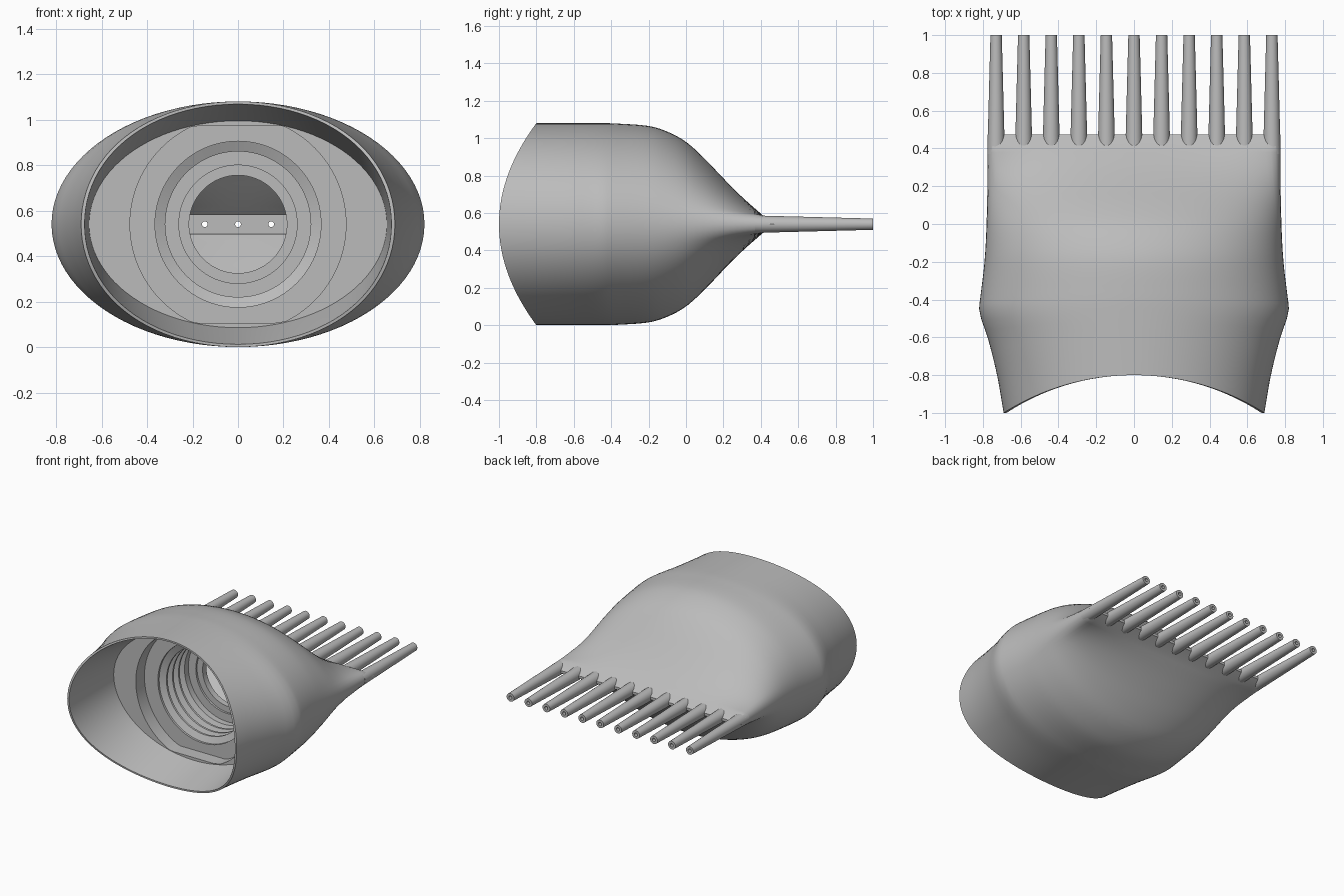
import bpy
import bmesh
from math import cos, sin, pi, copysign, dist

if "Cube" in bpy.data.objects:
    bpy.data.objects.remove(bpy.data.objects["Cube"])

CZ = 0.54      # height of the central axis
N = 96         # points around each section
ANGLES = [2 * pi * i / N for i in range(N)]

grey = bpy.data.materials.new("plain grey")
grey.use_nodes = True
grey.diffuse_color = (0.5, 0.5, 0.5, 1)
grey.node_tree.nodes["Principled BSDF"].inputs["Base Color"].default_value = (0.5, 0.5, 0.5, 1)

# Half width and half height of the outer skin along y
WIDTH = [(-1, .69), (-.8, .725), (-.6, .775), (-.5, .81), (-.45, .82), (-.4, .815),
         (-.2, .792), (0, .782), (.41, .775)]
HEIGHT = [(-.4, .54), (-.2, .525), (-.1, .495), (0, .44), (.1, .35),
          (.2, .245), (.3, .145), (.41, .048)]
TAIL_R, TAIL_FLAT = .048, .727     # rounded slot at the root of the teeth


def curve(pts, y):
    """Smooth interpolation through the profile points."""
    y = min(max(y, pts[0][0]), pts[-1][0])
    k = next(i for i in range(len(pts) - 1) if y <= pts[i + 1][0])

    def slope(i):
        a, b = pts[max(i - 1, 0)], pts[min(i + 1, len(pts) - 1)]
        return (b[1] - a[1]) / (b[0] - a[0])
    (y0, v0), (y1, v1) = pts[k], pts[k + 1]
    h = y1 - y0
    t = (y - y0) / h
    s = 1 - t
    return (v0 * s * s * (1 + 2 * t) + v1 * t * t * (3 - 2 * t)
            + h * t * s * (s * slope(k) - t * slope(k + 1)))


def power(v, e):
    return copysign(abs(v) ** (2 / e), v)


def section(y, rx, rz, e=2):
    return [(rx * power(cos(a), e), y, CZ + rz * power(sin(a), e)) for a in ANGLES]


def blend(loop_a, loop_b, t):
    return [tuple(p + (q - p) * t for p, q in zip(a, b)) for a, b in zip(loop_a, loop_b)]


def tail_slot(y, squash=1):
    """Rounded slot whose points are spaced like those of the widest ellipse."""
    ellipse = section(0, .8, .54)
    lengths = [dist(ellipse[i], ellipse[i + 1]) for i in range(N // 4)]
    arc = TAIL_R * pi / 2
    quarter, run = [], 0
    for step in [0] + lengths:
        run += step
        d = run / sum(lengths) * (TAIL_FLAT + arc)
        if d < arc:
            quarter.append((TAIL_FLAT + TAIL_R * cos(d / TAIL_R), TAIL_R * sin(d / TAIL_R)))
        else:
            quarter.append((TAIL_FLAT + arc - d, TAIL_R))
    half = quarter + [(-x, z) for x, z in quarter[-2::-1]]
    ring = half + [(x, -z) for x, z in half[-2:0:-1]]
    return [(x, y, CZ + z * squash) for x, z in ring]


def skin_front(t):
    """Outer skin from its widest section (t=0) to the concave mouth (t=1)."""
    loop = []
    for a in ANGLES:
        y = -.45 + (-.35 - .2 * cos(a) ** 2) * t
        loop.append((curve(WIDTH, y) * cos(a), y, CZ + .54 * sin(a)))
    return loop


def pocket(y, r=.475, flat=.435):
    """Circle with flats at top and bottom."""
    return [(r * cos(a), y, CZ + max(-flat, min(flat, r * sin(a)))) for a in ANGLES]


def add_loft(bm, loops, caps=False, closed=False):
    rings = [[bm.verts.new(p) for p in loop] for loop in loops]
    pairs = list(zip(rings, rings[1:]))
    if closed:
        pairs.append((rings[-1], rings[0]))
    for a, b in pairs:
        n = len(a)
        for i in range(n):
            j = (i + 1) % n
            bm.faces.new((a[i], a[j], b[j], b[i]))
    if caps:
        bm.faces.new(rings[0])
        bm.faces.new(rings[-1])


def make(name, bm):
    bmesh.ops.recalc_face_normals(bm, faces=bm.faces)
    me = bpy.data.meshes.new(name)
    bm.to_mesh(me)
    bm.free()
    me.materials.append(grey)
    ob = bpy.data.objects.new(name, me)
    bpy.context.collection.objects.link(ob)
    return ob


def activate(ob):
    bpy.ops.object.select_all(action='DESELECT')
    ob.select_set(True)
    bpy.context.view_layer.objects.active = ob


def smooth(ob):
    activate(ob)
    bpy.ops.object.shade_smooth_by_angle(angle=0.6)


def circle(x, y, r, n=24):
    return [(x + r * cos(2 * pi * i / n), y, CZ + r * sin(2 * pi * i / n)) for i in range(n)]


# Outer skin: thin tail edge, blend from slot to ellipse, then the mouth
loops = [tail_slot(.475, .2)]
STEPS = 28
for i in range(STEPS + 1):
    y = .41 - .86 * i / STEPS
    s = (.54 - curve(HEIGHT, y)) / (.54 - TAIL_R)
    loops.append(blend(section(y, curve(WIDTH, y), .54), tail_slot(y), s))
for i in range(1, 11):
    loops.append(skin_front(i / 10))

# Inner mouth wall tapering to the floor
lip = [(x * .978, y, CZ + (z - CZ) * .978) for x, y, z in skin_front(1)]
floor = section(-.51, .655, .455)
for i in range(9):
    loops.append(blend(lip, floor, i / 8))

# Flat-sided pocket, threaded hole and stepped bore
loops += [pocket(-.51), pocket(-.41)]
PITCH, CREST, ROOT = .07, .32, .365
for turn in range(4):
    y = -.41 + turn * PITCH
    for dy, r in [(0, ROOT), (.015, ROOT), (.035, CREST), (.05, CREST)]:
        loops.append(section(y + dy, r, r))
for y, r in [(-.12, CREST), (-.12, .26), (-.105, .26), (-.105, .215), (-.06, .215)]:
    loops.append(section(y, r, r))

# Hollow chamber narrowing to the outlet slot
for y, rx, rz in [(-.06, .7, .42), (0, .7, .375), (.1, .69, .285), (.2, .68, .18), (.3, .67, .08)]:
    loops.append(section(y, rx, rz))
loops += [section(.34, .67, .042, 4), section(.36, .67, .042, 4)]
bm = bmesh.new()
add_loft(bm, loops, caps=True)
body = make("body", bm)

# Outlet bores cut through the tail wall
TEETH = [(i - 5) * .146 for i in range(11)]
BORE = .0125
bm = bmesh.new()
for x in TEETH[1:-1]:
    add_loft(bm, [circle(x, .31, BORE), circle(x, .6, BORE)], caps=True)
cutter = make("bore_cutter", bm)
cutter.hide_render = True
mod = body.modifiers.new("bores", 'BOOLEAN')
mod.operation = 'DIFFERENCE'
mod.solver = 'EXACT'
mod.object = cutter
activate(body)
bpy.ops.object.modifier_apply(modifier=mod.name)
bpy.data.objects.remove(cutter)
smooth(body)

# Row of hollow tapered teeth
for k, x in enumerate(TEETH):
    bm = bmesh.new()
    add_loft(bm, [circle(x, .37, .0465), circle(x, 1, .03),
                  circle(x, 1, BORE), circle(x, .37, BORE)], closed=True)
    smooth(make(f"tooth_{k + 1}", bm))
